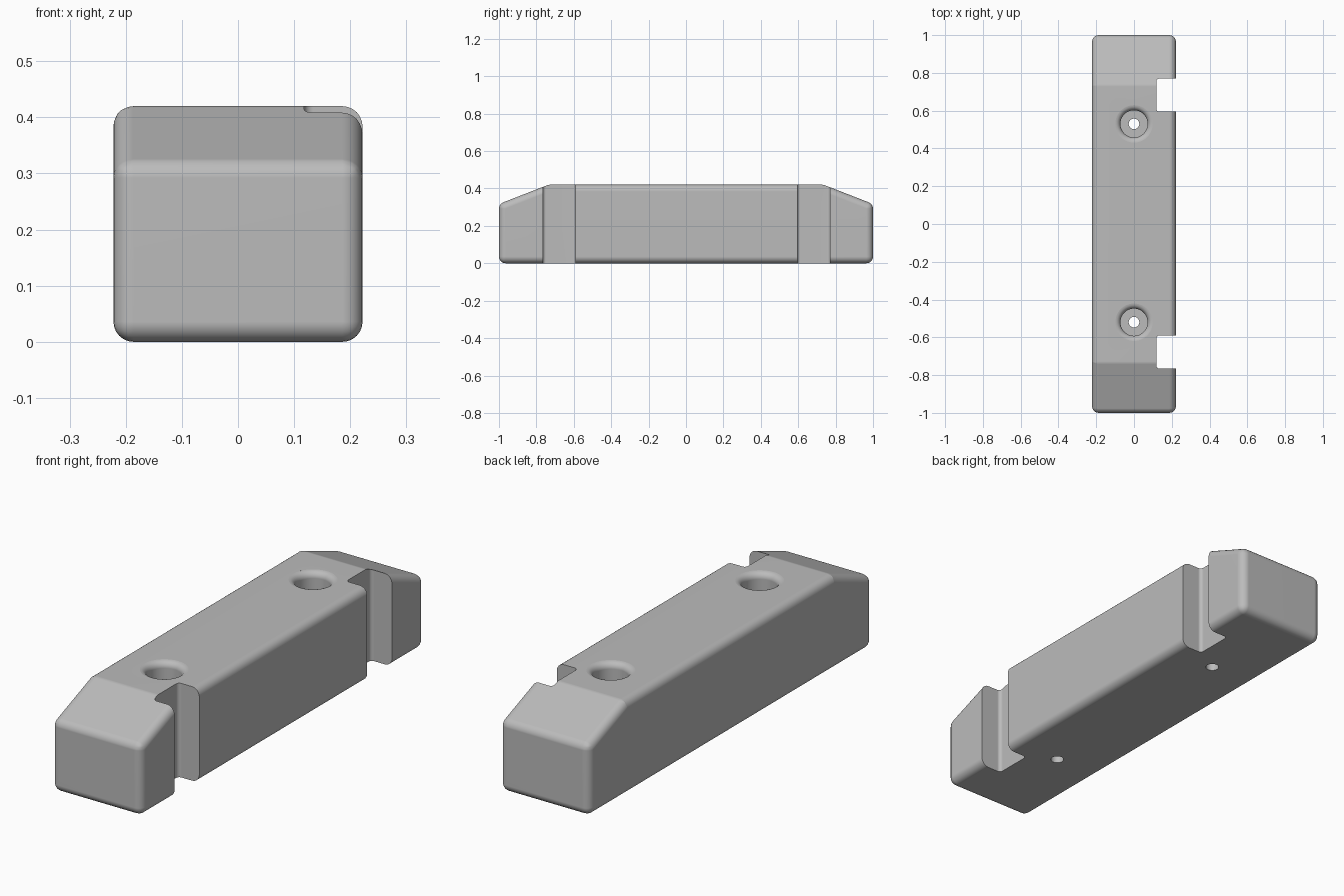
import bpy, bmesh, math

cube = bpy.data.objects.get("Cube")
if cube:
    bpy.data.objects.remove(cube)

HALF_WIDTH, TOP, ROUND = 0.222, 0.42, 0.036

grey = bpy.data.materials.new("plain grey")
grey.use_nodes = True
grey.diffuse_color = (0.5, 0.5, 0.5, 1)
grey.node_tree.nodes["Principled BSDF"].inputs["Base Color"].default_value = (0.5, 0.5, 0.5, 1)


def make_object(name, bm):
    bmesh.ops.recalc_face_normals(bm, faces=bm.faces)
    mesh = bpy.data.meshes.new(name)
    bm.to_mesh(mesh)
    bm.free()
    mesh.materials.append(grey)
    ob = bpy.data.objects.new(name, mesh)
    bpy.context.collection.objects.link(ob)
    return ob


def prism(points, axis, start, length):
    """Extrude a closed outline along axis x (0) or z (2)."""
    bm = bmesh.new()
    if axis == 0:
        verts = [bm.verts.new((start, a, b)) for a, b in points]
        step = (length, 0, 0)
    else:
        verts = [bm.verts.new((a, b, start)) for a, b in points]
        step = (0, 0, length)
    face = bm.faces.new(verts)
    out = bmesh.ops.extrude_face_region(bm, geom=[face])
    moved = [g for g in out["geom"] if isinstance(g, bmesh.types.BMVert)]
    bmesh.ops.translate(bm, verts=moved, vec=step)
    return bm


def arc(cx, cy, r, a0, a1, n=6):
    angles = [math.radians(a0 + (a1 - a0) * i / n) for i in range(n + 1)]
    return [(cx + r * math.cos(a), cy + r * math.sin(a)) for a in angles]


# Long block with sloped ends and rounded edges
side = [(-1, 0), (1, 0), (1, 0.317), (0.735, TOP), (-0.735, TOP), (-1, 0.317)]
bm = prism(side, 0, -HALF_WIDTH, 2 * HALF_WIDTH)
weight = bm.edges.layers.float.new("bevel_weight_edge")
bm.normal_update()
bmesh.ops.recalc_face_normals(bm, faces=bm.faces)
for e in bm.edges:
    # Keep one rounding radius whatever the angle between the faces
    e[weight] = math.tan(e.calc_face_angle() / 2)
block = make_object("block", bm)
bevel = block.modifiers.new("rounding", "BEVEL")
bevel.limit_method = "WEIGHT"
bevel.width = ROUND
bevel.segments = 6

cutters = []

# Two vertical slots in the left side
for y0, y1 in ((-0.765, -0.59), (0.595, 0.77)):
    r = 0.016
    outline = [(0.4, y0), (0.4, y1)]
    outline += arc(0.118 + r, y1 - r, r, 90, 180)
    outline += arc(0.118 + r, y0 + r, r, 180, 270)
    cutters.append(make_object("slot_cutter", prism(outline, 2, -0.1, 0.7)))

# Two counterbored screw holes with a rounded lip
bore, lip, floor, hole = 0.072, 0.028, 0.2, 0.028
profile = [(0, -0.1), (hole, -0.1), (hole, floor), (bore, floor)]
profile += arc(bore + lip, TOP - lip, lip, 180, 92)
profile += [(bore + lip, 0.6), (0, 0.6)]
for y in (-0.52, 0.53):
    bm = bmesh.new()
    verts = [bm.verts.new((a, 0, b)) for a, b in profile]
    edges = [bm.edges.new(pair) for pair in zip(verts, verts[1:])]
    bmesh.ops.spin(bm, geom=verts + edges, cent=(0, 0, 0), axis=(0, 0, 1),
                   angle=math.tau, steps=48, use_duplicate=False)
    bmesh.ops.remove_doubles(bm, verts=bm.verts, dist=0.0001)
    bmesh.ops.translate(bm, verts=bm.verts, vec=(0, y, 0))
    cutters.append(make_object("screw_hole_cutter", bm))

for cutter in cutters:
    cut = block.modifiers.new("cut", "BOOLEAN")
    cut.operation = "DIFFERENCE"
    cut.solver = "EXACT"
    cut.object = cutter

# Apply the cuts, then smooth the roundings and keep the hard edges
bpy.ops.object.select_all(action="DESELECT")
block.select_set(True)
bpy.context.view_layer.objects.active = block
for name in [m.name for m in block.modifiers]:
    bpy.ops.object.modifier_apply(modifier=name)
for cutter in cutters:
    bpy.data.objects.remove(cutter)
bpy.ops.object.shade_smooth_by_angle(angle=math.radians(30))
normals = block.modifiers.new("even_shading", "WEIGHTED_NORMAL")
normals.keep_sharp = True
